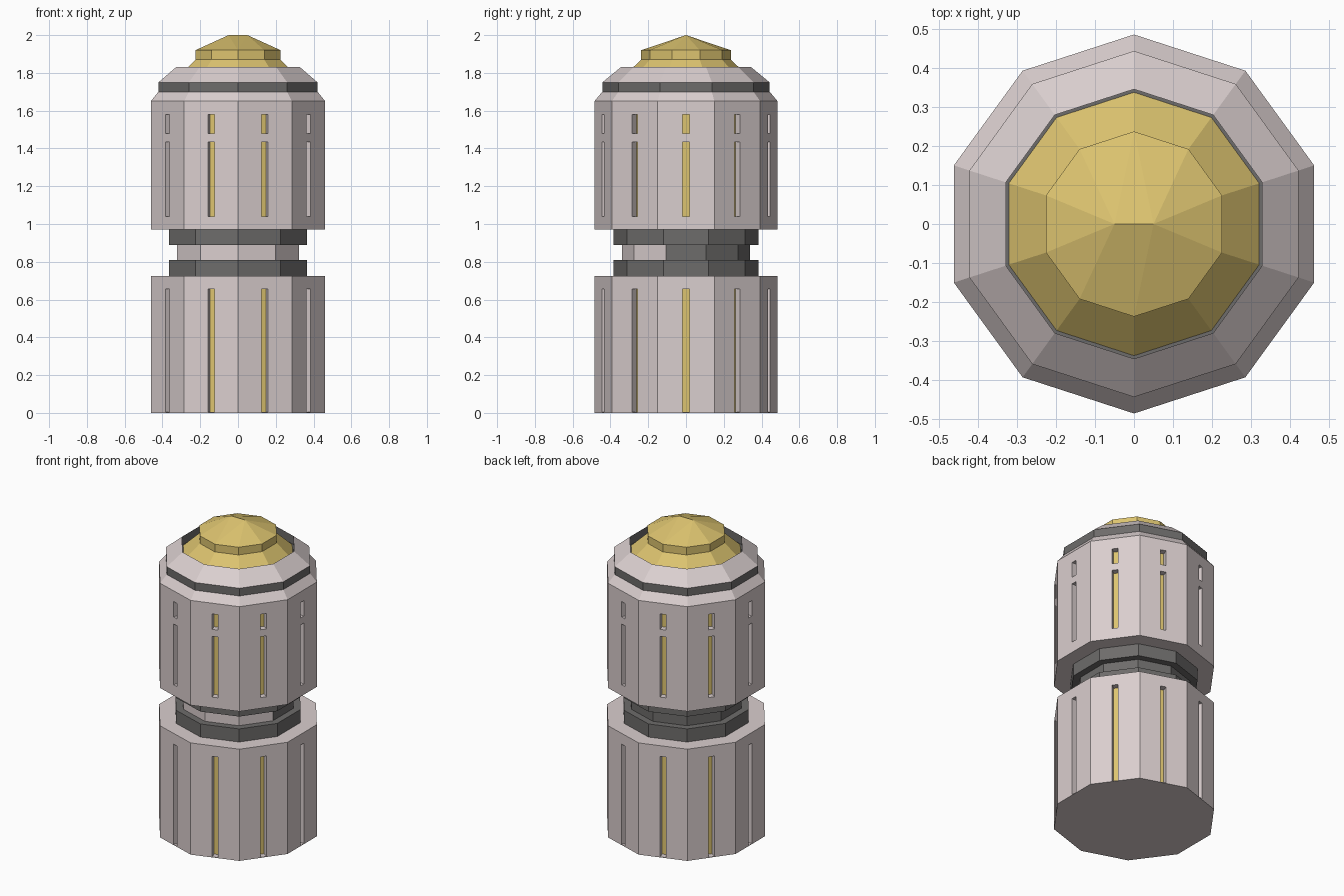
import bpy, bmesh, math
from mathutils import Vector

if "Cube" in bpy.data.objects:
    bpy.data.objects.remove(bpy.data.objects["Cube"])

N = 10
STEP = 2 * math.pi / N
LIGHT, DARK, GOLD = 0, 1, 2


def material(name, rgb):
    m = bpy.data.materials.new(name)
    m.diffuse_color = (*rgb, 1)
    m.use_nodes = True
    m.node_tree.nodes["Principled BSDF"].inputs["Base Color"].default_value = m.diffuse_color
    return m


MATS = [material("pale_grey", (0.70, 0.62, 0.62)),
        material("dark_grey", (0.155, 0.15, 0.147)),
        material("gold", (0.72, 0.55, 0.16))]


def face(bm, pts, mat):
    unique = []
    for p in pts:
        if all((p - q).length > 1e-6 for q in unique):
            unique.append(p)
    bm.faces.new([bm.verts.new(p) for p in unique]).material_index = mat


def finish(bm, name):
    bmesh.ops.remove_doubles(bm, verts=bm.verts, dist=1e-5)
    me = bpy.data.meshes.new(name)
    bm.to_mesh(me)
    bm.free()
    for m in MATS:
        me.materials.append(m)
    ob = bpy.data.objects.new(name, me)
    bpy.context.collection.objects.link(ob)
    return ob


def corner(r, i, z):
    a = (i - 0.5) * STEP          # corners point along +y and -y
    return Vector((r * math.cos(a), r * math.sin(a), z))


def lathe(bm, profile, mats):
    """Ten-sided rings along a profile of (radius, height); one colour or rule per band."""
    for (r0, z0), (r1, z1), m in zip(profile, profile[1:], mats):
        for i in range(N):
            mat = m(i * STEP) if callable(m) else m
            face(bm, [corner(r0, i, z0), corner(r0, i + 1, z0),
                      corner(r1, i + 1, z1), corner(r1, i, z1)], mat)


def slotted_wall(bm, r, z0, z1, slots, w=0.018, depth=0.04):
    """Ten flat panels, each with recessed slots that have a gold back."""
    half, apothem = r * math.sin(STEP / 2), r * math.cos(STEP / 2)
    cuts = sorted({z0, z1, *[z for s in slots for z in s]})
    for i in range(N):
        a = i * STEP
        n = Vector((math.cos(a), math.sin(a), 0))
        t = Vector((-n.y, n.x, 0))

        def p(u, d, z):
            return n * (apothem - d) + t * u + Vector((0, 0, z))

        for b, c in zip(cuts, cuts[1:]):
            for u, v in ((-half, -w), (-w, w), (w, half)):
                slot = u == -w and (b, c) in slots
                d = depth if slot else 0
                face(bm, [p(u, d, b), p(v, d, b), p(v, d, c), p(u, d, c)],
                     GOLD if slot else LIGHT)
                if slot:
                    face(bm, [p(u, 0, b), p(u, d, b), p(u, d, c), p(u, 0, c)], LIGHT)
                    face(bm, [p(v, d, b), p(v, 0, b), p(v, 0, c), p(v, d, c)], LIGHT)
                    face(bm, [p(u, 0, b), p(v, 0, b), p(v, d, b), p(u, d, b)], LIGHT)
                    face(bm, [p(u, d, c), p(v, d, c), p(v, 0, c), p(u, 0, c)], LIGHT)


R = 0.485

# Lower body with long slots
bm = bmesh.new()
lathe(bm, [(0, 0), (R, 0)], [LIGHT])
slotted_wall(bm, R, 0, 0.725, [(0.004, 0.655)])
lathe(bm, [(R, 0.725), (0.34, 0.725)], [LIGHT])
finish(bm, "lower_body")

# Neck: two dark collars around a waist that is pale on its front half
bm = bmesh.new()
lathe(bm, [(0.385, 0.725), (0.385, 0.81), (0.34, 0.81), (0.34, 0.89),
           (0.385, 0.89), (0.385, 0.97)],
      [DARK, DARK, lambda a: LIGHT if math.sin(a) < -0.1 else DARK, DARK, DARK])
finish(bm, "neck")

# Upper body with short and medium slots
bm = bmesh.new()
lathe(bm, [(0.34, 0.97), (R, 0.97)], [LIGHT])
slotted_wall(bm, R, 0.97, 1.65, [(1.04, 1.435), (1.48, 1.58)])
finish(bm, "upper_body")

# Shoulder: bevel, dark band, slope and dark recess inside the rim
bm = bmesh.new()
lathe(bm, [(R, 1.65), (0.443, 1.70), (0.443, 1.75), (0.345, 1.83),
           (0.345, 1.775), (0.30, 1.775)],
      [LIGHT, DARK, LIGHT, DARK, DARK])
finish(bm, "shoulder")

# Gold cap: skirt, upright ring and roof rising to a short ridge
bm = bmesh.new()
lathe(bm, [(0.337, 1.776), (0.237, 1.87), (0.237, 1.92)], [GOLD, GOLD])
left, right = Vector((-0.05, 0, 2)), Vector((0.05, 0, 2))
for i in range(N):
    a, b = corner(0.237, i, 1.92), corner(0.237, i + 1, 1.92)
    face(bm, [a, b, right if a.x + b.x > 0 else left], GOLD)
face(bm, [Vector((0, 0.237, 1.92)), left, right], GOLD)
face(bm, [Vector((0, -0.237, 1.92)), right, left], GOLD)
finish(bm, "cap")
